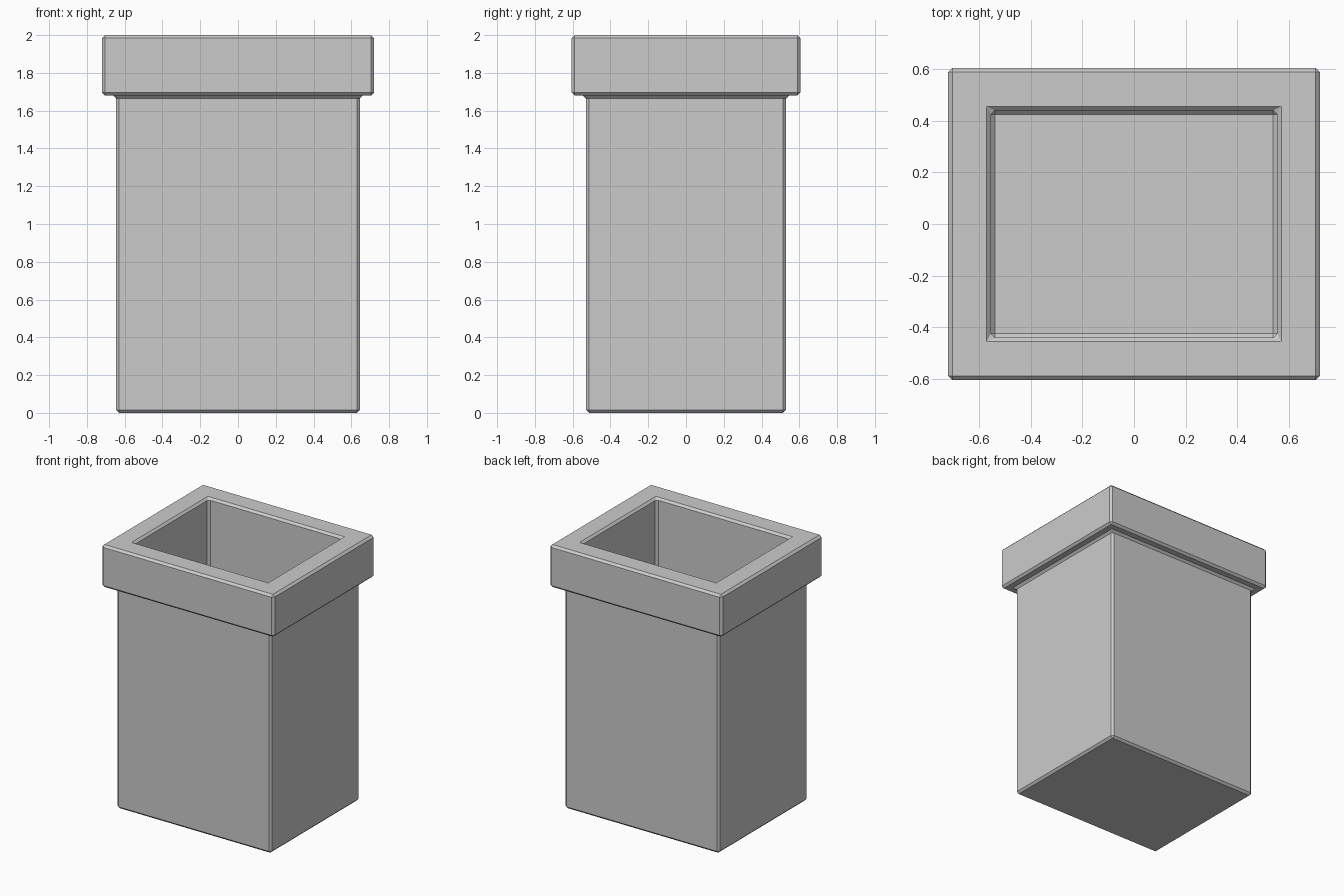
import bpy, bmesh

if "Cube" in bpy.data.objects:
    bpy.data.objects.remove(bpy.data.objects["Cube"])

HX, HY = 0.645, 0.53          # half-size of the body
BEVEL = 0.016

# Wall section: (offset from the body side, height), outside bottom to inside floor
profile = [(0, 0), (0, 1.68), (0.075, 1.68), (0.075, 2.0), (-0.09, 2.0), (-0.09, 0.09)]

bm = bmesh.new()


def ring(d, z):
    x, y = HX + d, HY + d
    return [bm.verts.new((sx * x, sy * y, z)) for sx, sy in ((-1, -1), (1, -1), (1, 1), (-1, 1))]


# Rectangular rings joined into outer walls, rim and inner walls
rings = [ring(d, z) for d, z in profile]
for a, b in zip(rings, rings[1:]):
    for i in range(4):
        j = (i + 1) % 4
        bm.faces.new((a[i], a[j], b[j], b[i]))

# Underside and inner floor
bm.faces.new(rings[0][::-1])
bm.faces.new(rings[-1])
bmesh.ops.recalc_face_normals(bm, faces=bm.faces)

mesh = bpy.data.meshes.new("planter_box")
bm.to_mesh(mesh)
bm.free()
box = bpy.data.objects.new("planter_box", mesh)
bpy.context.collection.objects.link(box)

# Flat chamfer on right-angled edges only
mod = box.modifiers.new("chamfer", 'BEVEL')
mod.width = BEVEL
mod.segments = 1
mod.limit_method = 'ANGLE'
mod.angle_limit = 0.6
